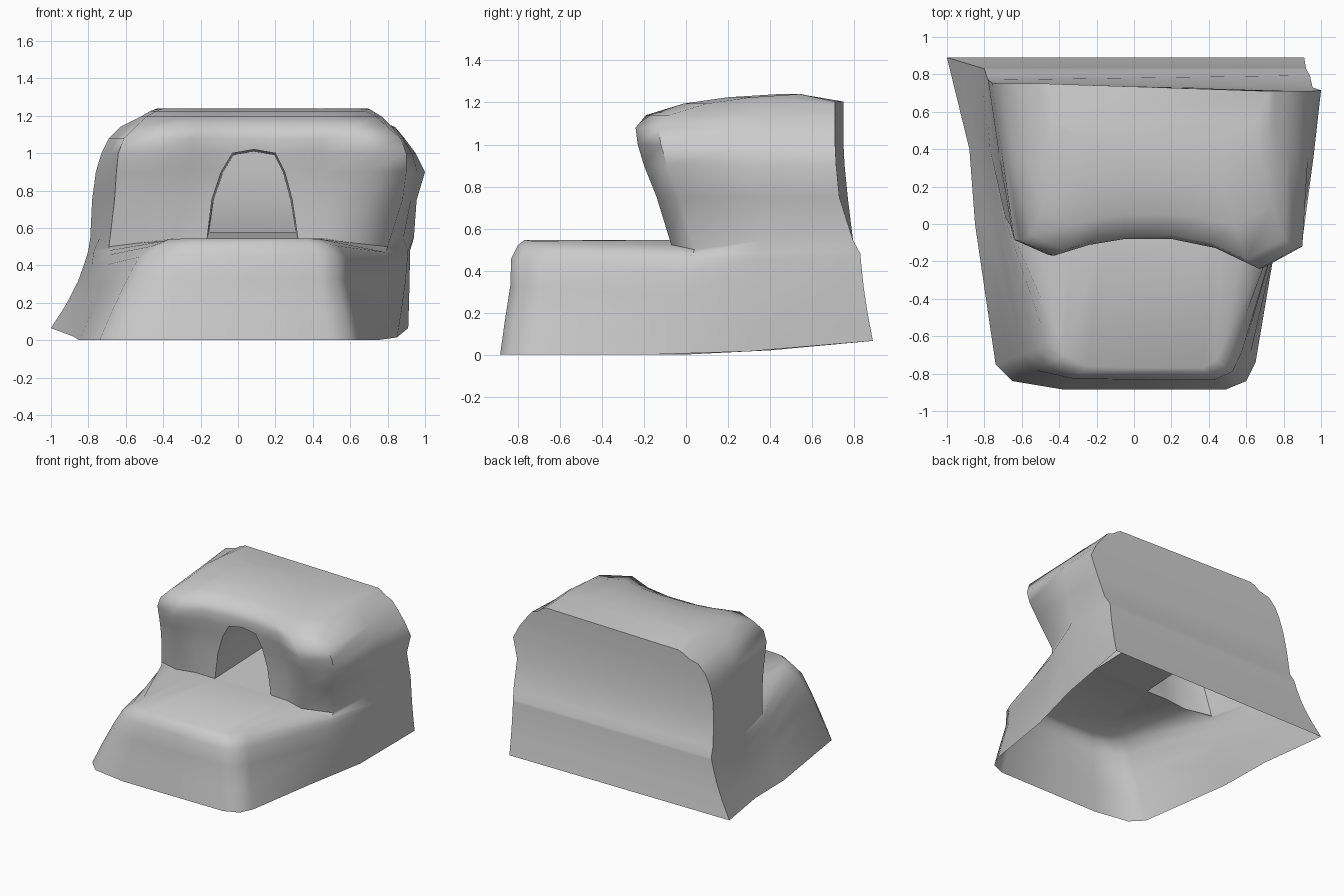
import bpy

if "Cube" in bpy.data.objects:
    bpy.data.objects.remove(bpy.data.objects["Cube"])


def make_object(name, verts, faces, angle):
    mesh = bpy.data.meshes.new(name)
    mesh.from_pydata(verts, [], faces)
    mesh.validate()
    mesh.update()
    ob = bpy.data.objects.new(name, mesh)
    bpy.context.collection.objects.link(ob)
    bpy.ops.object.select_all(action='DESELECT')
    bpy.context.view_layer.objects.active = ob
    ob.select_set(True)
    bpy.ops.object.mode_set(mode='EDIT')
    bpy.ops.mesh.select_all(action='SELECT')
    bpy.ops.mesh.normals_make_consistent(inside=False)
    bpy.ops.object.mode_set(mode='OBJECT')
    bpy.ops.object.shade_smooth_by_angle(angle=angle)
    return ob


def mix(a, b, t):
    return a + (b - a) * t


# Skirt outlines, from back left around the front to back right
ground = [(-1, .89, .065), (-.88, .4, .02), (-.85, 0, 0), (-.74, -.75, 0),
          (-.65, -.84, 0), (-.38, -.885, 0), (.05, -.885, 0), (.49, -.885, 0),
          (.6, -.84, 0), (.65, -.74, 0), (.74, -.17, 0), (.85, .3, .015),
          (.91, .89, .065)]
rim = [(-.80, .83, .48), (-.77, .4, .48), (-.69, .04, .48), (-.4, -.62, .53),
       (-.37, -.7, .54), (-.25, -.76, .545), (.05, -.77, .545), (.36, -.77, .545),
       (.44, -.73, .54), (.49, -.62, .53), (.79, .03, .47), (.91, .35, .48),
       (.92, .83, .48)]
loops = []
# Height fraction, then inset for the front, left corner and side columns
for tz, front, corner, side in [(0, 0, 0, 0), (.3, .2, .2, .4), (.6, .42, .42, .72),
                                (.84, .46, .62, .9), (.95, .72, .82, .97),
                                (1, 1, 1, 1)]:
    row = []
    for j, (a, b) in enumerate(zip(ground, rim)):
        t = side if j < 3 or j > 9 else corner if j in (3, 4) else front
        row.append((mix(a[0], b[0], t), mix(a[1], b[1], t), mix(a[2], b[2], tz)))
    loops.append(row)
first_hood = len(loops)

# Hood levels: z, left back x, left front x, right front x, right back x,
# left corner y, right corner y, middle y, back y, arch left x, arch right x
levels = [
    (.545, -.79, -.69, .80, .94, -.04, -.07, -.05, .795, -.165, .32),
    (.75, -.78, -.66, .88, .955, -.09, -.14, -.05, .77, -.14, .29),
    (.90, -.76, -.65, .90, 1.0, -.13, -.20, -.06, .755, -.09, .25),
    (1.0, -.73, -.64, .90, .95, -.165, -.23, -.07, .75, -.03, .20),
    (1.08, -.69, -.61, .87, .89, -.17, -.24, -.08, .75, -.05, .20),
    (1.14, -.63, -.55, .80, .84, -.14, -.19, -.06, .75, -.05, .20),
    (1.195, -.55, -.49, .74, .79, .00, -.01, .05, .75, -.05, .20),
    (1.225, -.50, -.44, .68, .75, .20, .20, .23, .75, -.05, .20),
    (1.24, -.46, -.40, .65, .72, .44, .44, .46, .75, -.05, .20)]
for i, (z, xlb, xlf, xrf, xrb, yl, yr, ym, yb, al, ar) in enumerate(levels):
    droop = .045 if i == 0 else 0
    back_z = z - .036 if i > 5 else z
    ys = (.54, .45)[i == 7] if i > 6 else .36
    apex = z + .02 if i == 3 else z
    loops.append([
        (xlb, yb, back_z), (mix(xlb, xlf, .5), ys, z),
        (xlf, yl + .08, z - droop), (xlf + .18, yl, z - droop / 2),
        (mix(xlf + .18, al, .5), mix(yl, ym, .65), z), (al, ym, z),
        (mix(al, ar, .5), ym, apex), (ar, ym, z),
        (mix(xrf - .2, ar, .5), mix(yr, ym, .7), z),
        (xrf - .2, yr, z - droop / 2), (xrf, yr + .11, z - droop),
        (mix(xrb, xrf, .4), ys, z), (xrb, yb - (.04 if i else 0), back_z)])

# Rocky shell: skirt, ledge and overhanging hood, left open for the arch
n = len(ground)
verts = [p for lp in loops for p in lp]
faces = []
for i in range(len(loops) - 1):
    for j in range(n):
        if first_hood <= i < first_hood + 3 and j in (5, 6):
            continue
        k = (j + 1) % n
        faces.append((i * n + j, i * n + k, (i + 1) * n + k, (i + 1) * n + j))
faces.append(tuple((len(loops) - 1) * n + j for j in range(n)))
make_object("rock_shelter", verts, faces, 1.0)

# Arched tunnel running back from the opening
hood = loops[first_hood:first_hood + 4]
arch = [lp[5] for lp in hood] + [hood[3][6]] + [lp[7] for lp in reversed(hood)]
inner = [(mix(x, .077, .05), .72, mix(z, .8, .05) + (.022 if z < .6 else 0))
         for x, y, z in arch]
m = len(arch)
make_object("tunnel", arch + inner,
            [(j, (j + 1) % m, (j + 1) % m + m, j + m) for j in range(m)], 0.6)
